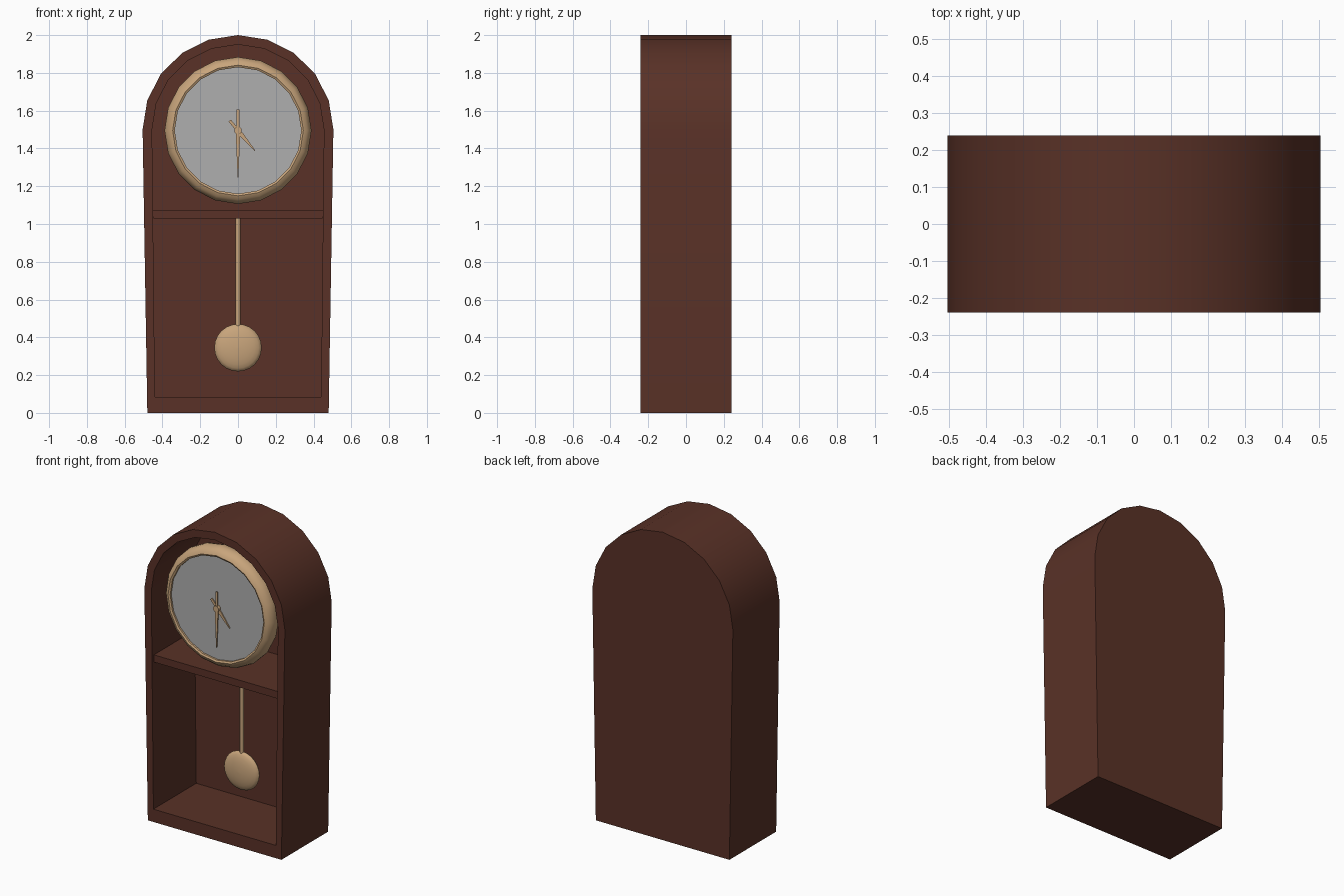
import bpy, bmesh, math

if "Cube" in bpy.data.objects:
    bpy.data.objects.remove(bpy.data.objects["Cube"])


def material(name, rgb):
    m = bpy.data.materials.new(name)
    m.diffuse_color = (*rgb, 1)
    m.use_nodes = True
    m.node_tree.nodes["Principled BSDF"].inputs["Base Color"].default_value = m.diffuse_color
    return m


WOOD = material("dark_wood", (0.10, 0.031, 0.02))
BRASS = material("pale_brass", (0.58, 0.375, 0.20))
GREY = material("dial_grey", (0.43, 0.43, 0.43))


def finish(name, bm, mat, smooth=True):
    bmesh.ops.recalc_face_normals(bm, faces=bm.faces)
    me = bpy.data.meshes.new(name)
    bm.to_mesh(me)
    bm.free()
    me.materials.append(mat)
    ob = bpy.data.objects.new(name, me)
    bpy.context.collection.objects.link(ob)
    if smooth:
        bpy.ops.object.select_all(action='DESELECT')
        ob.select_set(True)
        bpy.context.view_layer.objects.active = ob
        bpy.ops.object.shade_smooth_by_angle(angle=math.radians(35))
    return ob


def bridge(bm, loops, closed_start, closed_end):
    # Join a list of equal vertex loops with quads
    n = len(loops[0])
    for a, b in zip(loops, loops[1:]):
        for i in range(n):
            j = (i + 1) % n
            bm.faces.new((a[i], a[j], b[j], b[i]))
    if closed_start:
        bm.faces.new(loops[0])
    if closed_end:
        bm.faces.new(loops[-1])


def lathe(name, profile, sides, z, mat, y=0.0):
    # Round part about the y axis; profile is (radius, y), ends are capped
    bm = bmesh.new()
    loops = []
    for r, py in profile:
        loops.append([bm.verts.new((r * math.sin(2 * math.pi * i / sides), y + py,
                                    z + r * math.cos(2 * math.pi * i / sides)))
                      for i in range(sides)])
    bridge(bm, loops, True, True)
    return finish(name, bm, mat)


def plate(name, pts, y0, y1, mat):
    # Flat outline in x,z extruded along y
    bm = bmesh.new()
    loops = [[bm.verts.new((x, y, z)) for x, z in pts] for y in (y0, y1)]
    bridge(bm, loops, True, True)
    return finish(name, bm, mat, False)


def arch(foot, z0, rx, rz):
    pts = [(-foot, z0)]
    for i in range(11):
        a = math.pi * i / 10
        pts.append((-rx * math.cos(a), 1.5 + rz * math.sin(a)))
    return pts + [(foot, z0)]


# Hollow arched case, open at the front
bm = bmesh.new()
outer, inner = arch(0.48, 0, 0.505, 0.5), arch(0.44, 0.083, 0.455, 0.45)
loops = [[bm.verts.new((x, y, z)) for x, z in pts]
         for pts, y in ((outer, 0.24), (outer, -0.24), (inner, -0.24), (inner, 0.2))]
bridge(bm, loops, True, True)
finish("case", bm, WOOD)

# Shelf between dial and pendulum compartments
plate("shelf", [(-0.448, 1.028), (0.448, 1.028), (0.452, 1.075), (-0.452, 1.075)],
      -0.22, 0.2, WOOD)

# Rounded bezel and dial face
lathe("bezel", [(0.335, -0.195), (0.335, -0.218), (0.346, -0.224), (0.366, -0.215),
                (0.381, -0.196), (0.389, -0.172), (0.389, -0.15), (0.381, -0.126),
                (0.36, -0.105), (0.335, -0.1)], 20, 1.495, BRASS)
lathe("dial", [(0.335, -0.206), (0.335, -0.198)], 20, 1.495, GREY)


def hand(name, tip, tail, y, angle):
    # Clock hand: tapering blade with a short square tail
    shape = [(-0.008, tail), (0.008, tail), (0.008, 0.01), (0.011, -0.03),
             (0.002, -tip), (-0.002, -tip), (-0.011, -0.03), (-0.008, 0.01)]
    c, s = math.cos(angle), math.sin(angle)
    plate(name, [(x * c - z * s, 1.495 + x * s + z * c) for x, z in shape],
          y, y + 0.006, BRASS)


hand("minute_hand", 0.25, 0.11, -0.222, 0)
hand("hour_hand", 0.14, 0.068, -0.215, math.radians(40))
lathe("hand_pivot", [(0.02, -0.228), (0.02, -0.204)], 12, 1.495, BRASS)

# Pendulum: lens-shaped bob on a thin rod
lens = [(0.125 * math.sin(math.pi * i / 12) + 0.0005, -0.035 * math.cos(math.pi * i / 12))
        for i in range(13)]
lathe("pendulum_bob", lens, 24, 0.345, BRASS, 0.04)
bm = bmesh.new()
loops = [[bm.verts.new((0.013 * math.cos(math.pi * i / 6), 0.04 + 0.013 * math.sin(math.pi * i / 6), z))
          for i in range(12)] for z in (0.4, 1.03)]
bridge(bm, loops, True, True)
finish("pendulum_rod", bm, BRASS)
